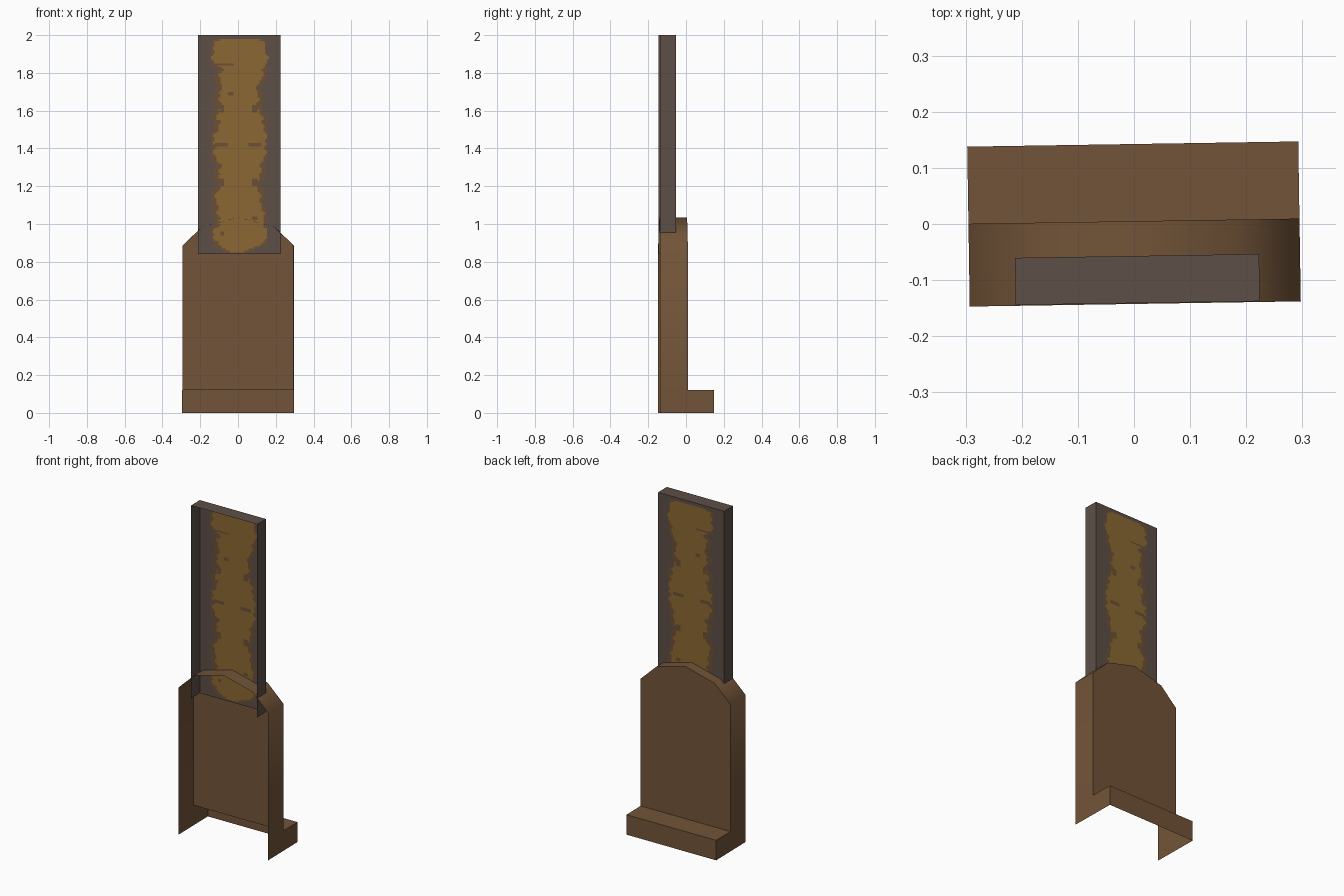
import bpy, bmesh, math
from mathutils import Matrix

if "Cube" in bpy.data.objects:
    bpy.data.objects.remove(bpy.data.objects["Cube"])

TURN = Matrix.Rotation(math.radians(0.9), 4, 'Z')   # whole model is turned slightly


def material(name, r, g, b):
    lin = [((c / 255 + 0.055) / 1.055) ** 2.4 for c in (r, g, b)]
    m = bpy.data.materials.new(name)
    m.diffuse_color = (*lin, 1)
    m.use_nodes = True
    m.node_tree.nodes["Principled BSDF"].inputs["Base Color"].default_value = m.diffuse_color
    return m


brown = material("brown wood", 114, 84, 56)
grey = material("grey wood", 93, 79, 71)
fringe = material("worn brown", 107, 80, 54)
gold = material("gold paint", 139, 104, 50)


def finish(name, bm, mats, smooth=False):
    bmesh.ops.remove_doubles(bm, verts=bm.verts, dist=1e-5)
    bm.transform(TURN)
    me = bpy.data.meshes.new(name)
    bm.to_mesh(me)
    bm.free()
    for m in mats:
        me.materials.append(m)
    ob = bpy.data.objects.new(name, me)
    bpy.context.collection.objects.link(ob)
    if smooth:
        bpy.context.view_layer.objects.active = ob
        ob.select_set(True)
        bpy.ops.object.shade_smooth_by_angle(angle=math.radians(60))
        ob.select_set(False)
    return ob


def face(bm, pts):
    return bm.faces.new([bm.verts.new(p) for p in pts])


# Casing: thin shell, open at the front and underneath
W, Y0, YM, Y1, H = 0.295, -0.1425, 0.005, 0.1425, 0.12
arch = [(W, H), (W, 0.885), (0.19, 0.985), (0, 1.035),
        (-0.19, 0.985), (-W, 0.885), (-W, H)]
bm = bmesh.new()
face(bm, [(x, YM, z) for x, z in reversed(arch)][::-1][::-1])      # back panel
for (xa, za), (xb, zb) in zip(arch, arch[1:]):                     # sides and arch
    face(bm, [(xa, Y0, za), (xa, YM, za), (xb, YM, zb), (xb, Y0, zb)])
for s in (1, -1):                                                  # lower sides
    for ya, yb in ((Y0, YM), (YM, Y1)):
        p = [(s * W, ya, 0), (s * W, yb, 0), (s * W, yb, H), (s * W, ya, H)]
        face(bm, p if s > 0 else p[::-1])
face(bm, [(-W, YM, H), (W, YM, H), (W, Y1, H), (-W, Y1, H)])       # step top
face(bm, [(W, Y1, 0), (-W, Y1, 0), (-W, Y1, H), (W, Y1, H)])       # step back
finish("casing", bm, [brown], smooth=True)

# Upright frame: two sides and a top around the painted panel
XL, XR, PF, PB, ZB, ZT = -0.213, 0.222, -0.141, -0.057, 0.84, 2.0
bm = bmesh.new()
face(bm, [(XL, PB, ZB), (XL, PF, ZB), (XL, PF, ZT), (XL, PB, ZT)])
face(bm, [(XR, PF, ZB), (XR, PB, ZB), (XR, PB, ZT), (XR, PF, ZT)])
face(bm, [(XL, PF, ZT), (XR, PF, ZT), (XR, PB, ZT), (XL, PB, ZT)])
finish("upright_frame", bm, [grey])

# Painted panel: outline of the gold patch as (z, left, right)
outline = [(0.845, -0.03, 0.02), (0.87, -0.07, 0.06), (0.89, -0.11, 0.13),
           (0.93, -0.13, 0.155), (1.03, -0.10, 0.135), (1.13, -0.12, 0.115),
           (1.21, -0.09, 0.10), (1.31, -0.10, 0.125), (1.42, -0.135, 0.15),
           (1.52, -0.105, 0.14), (1.60, -0.10, 0.11), (1.71, -0.095, 0.10),
           (1.82, -0.09, 0.135), (1.86, -0.13, 0.155), (1.96, -0.135, 0.145),
           (1.985, -0.05, 0.07)]
# Worn spots as (x, z, half width, half height)
spots = [(sx * 0.085, z, 0.014, 0.022) for sx in (-1, 1) for z in (1.22, 1.61)]
spots += [(sx * 0.085, 1.42, 0.035, 0.009) for sx in (-1, 1)]
spots += [(-0.08, 1.845, 0.05, 0.009), (-0.04, 1.69, 0.012, 0.01),
          (0.09, 1.03, 0.012, 0.012), (-0.085, 0.95, 0.012, 0.012)]


def patch(x, z):
    for (za, la, ra), (zb, lb, rb) in zip(outline, outline[1:]):
        if za <= z <= zb:
            t = (z - za) / (zb - za)
            wob = 0.008 * math.sin(61 * z) + 0.006 * math.sin(137 * z + 1)
            left = la + (lb - la) * t - wob
            right = ra + (rb - ra) * t + 0.8 * wob
            if left < x < right:
                worn = any(abs(x - a) < w and abs(z - b) < h for a, b, w, h in spots)
                return 1 if worn else 2
            if max(left - 0.03, -0.145) < x < min(right + 0.025, 0.152):
                return 1
    return 0


bm = bmesh.new()
NX, NZ = 44, 116
grid = [[bm.verts.new((XL + (XR - XL) * i / NX, PB, ZB + (ZT - ZB) * j / NZ))
         for i in range(NX + 1)] for j in range(NZ + 1)]
for j in range(NZ):
    for i in range(NX):
        f = bm.faces.new([grid[j][i], grid[j + 1][i], grid[j + 1][i + 1], grid[j][i + 1]])
        c = f.calc_center_median()
        f.material_index = patch(c.x, c.z)
finish("painted_panel", bm, [grey, fringe, gold])
